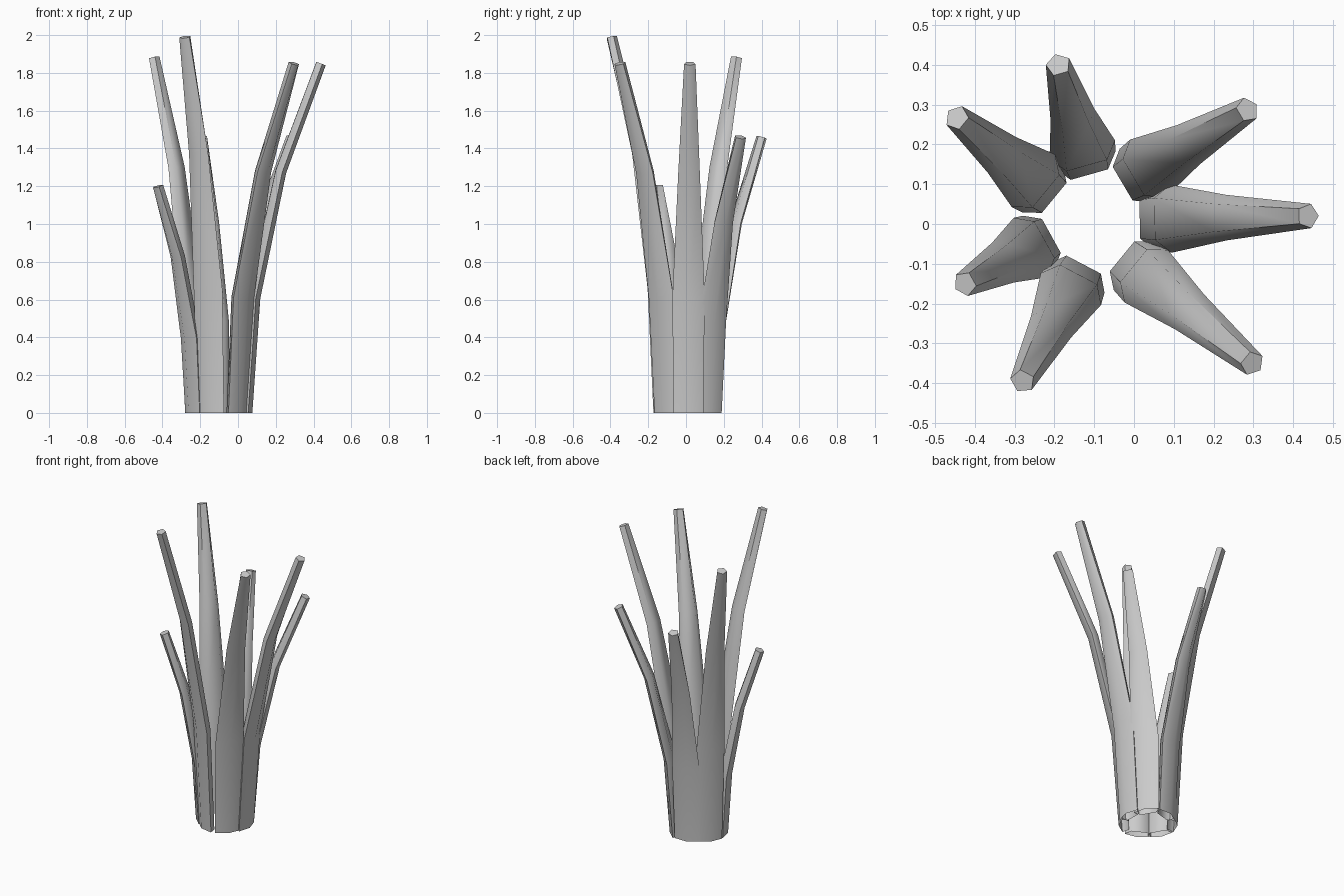
import bpy, bmesh, math
from mathutils import Vector

cube = bpy.data.objects.get("Cube")
if cube:
    bpy.data.objects.remove(cube, do_unlink=True)

gray = bpy.data.materials.new("plain_gray")
gray.use_nodes = True
color = (0.6, 0.6, 0.6, 1)
gray.diffuse_color = color
gray.node_tree.nodes["Principled BSDF"].inputs["Base Color"].default_value = color

CENTRE = Vector((-0.10, 0.01, 0))
BASE_RADIUS = 0.142
SIDES = 5
# Along each leaf: height share, outward share, half width, half thickness
STATIONS = [(0, 0, 0.083, 0.034), (0.33, 0.1, 0.09, 0.037),
            (0.69, 0.46, 0.06, 0.032), (1, 1, 0.032, 0.029)]


def make_leaf(name, base_angle, tip_x, tip_y, height):
    """Loft a flattened five-sided tube that bends outward and tapers."""
    a = math.radians(base_angle)
    base = CENTRE + Vector((math.cos(a), math.sin(a), 0)) * BASE_RADIUS
    reach = Vector((tip_x, tip_y, 0)) - base
    outward = reach.normalized()
    side = Vector((-outward.y, outward.x, 0))
    top = height - 0.01
    path = [base + reach * f + Vector((0, 0, top * t)) for t, f, _, _ in STATIONS]

    bm = bmesh.new()
    rings = []
    for i, (_, _, width, thick) in enumerate(STATIONS):
        if i == 0:
            normal = outward
        else:
            along = path[min(i + 1, len(path) - 1)] - path[i - 1]
            normal = side.cross(along).normalized()
            if normal.dot(outward) < 0:
                normal.negate()
        ring = []
        for k in range(SIDES):
            b = math.tau * k / SIDES
            ring.append(bm.verts.new(path[i] + normal * thick * math.cos(b)
                                     + side * width * math.sin(b)))
        rings.append(ring)
    for low, high in zip(rings, rings[1:]):
        for k in range(SIDES):
            n = (k + 1) % SIDES
            bm.faces.new((low[k], low[n], high[n], high[k]))
    bm.faces.new(rings[-1])
    bmesh.ops.recalc_face_normals(bm, faces=bm.faces)

    mesh = bpy.data.meshes.new(name)
    bm.to_mesh(mesh)
    bm.free()
    mesh.materials.append(gray)
    leaf = bpy.data.objects.new(name, mesh)
    bpy.context.collection.objects.link(leaf)
    bpy.ops.object.select_all(action="DESELECT")
    leaf.select_set(True)
    bpy.context.view_layer.objects.active = leaf
    bpy.ops.object.shade_smooth_by_angle(angle=math.radians(60))


# Seven leaves in a ring: name, base angle, tip position, height
for leaf in [("left_leaf", 1, 0.437, 0.02, 1.86),
             ("back_left_leaf", 48, 0.285, 0.287, 1.47),
             ("back_leaf", 98, -0.19, 0.40, 1.47),
             ("back_right_leaf", 149, -0.445, 0.267, 1.89),
             ("right_leaf", 202, -0.425, -0.15, 1.21),
             ("front_right_leaf", 254, -0.28, -0.395, 2.0),
             ("front_left_leaf", 310, 0.297, -0.35, 1.86)]:
    make_leaf(*leaf)
